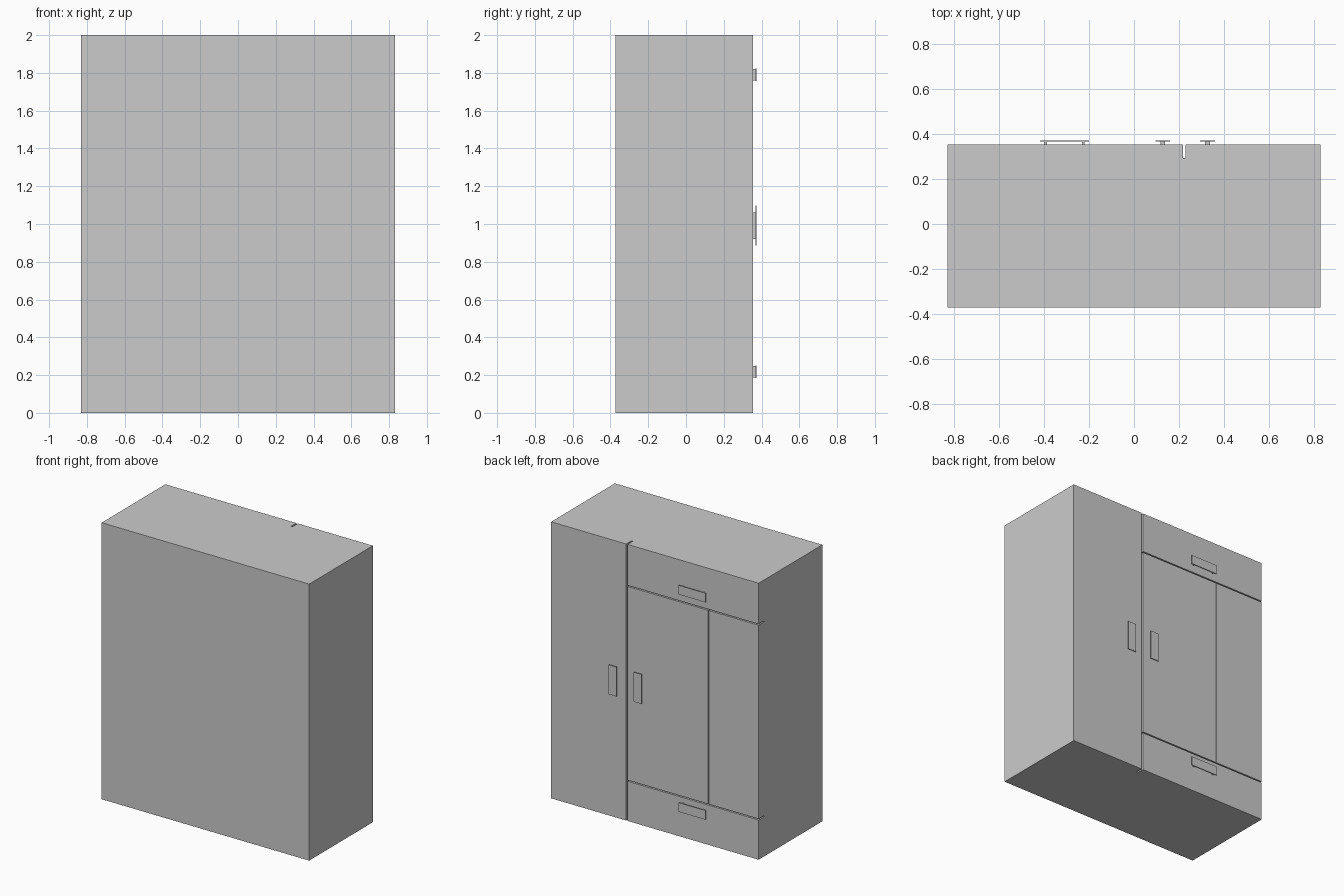
import bpy

if "Cube" in bpy.data.objects:
    bpy.data.objects.remove(bpy.data.objects["Cube"])

FACE, GROOVE = 0.355, 0.295   # door face and groove bottom in y


def box(name, x, y, z):
    """Box from (min, max) ranges."""
    bpy.ops.mesh.primitive_cube_add(size=1)
    ob = bpy.context.object
    ob.name = ob.data.name = name
    for v in ob.data.vertices:
        v.co = [r[0] if c < 0 else r[1] for c, r in zip(v.co, (x, y, z))]
    return ob


# Solid cabinet
cabinet = box("cabinet", (-0.83, 0.83), (-0.372, FACE), (0, 2))

# Grooves that divide the face into doors and drawers
grooves = [
    ("tall_groove", (0.219, 0.230), (-0.1, 2.1)),
    ("upper_groove", (-0.9, 0.2245), (1.696, 1.704)),
    ("lower_groove", (-0.9, 0.2245), (0.287, 0.295)),
    ("door_groove", (-0.432, -0.426), (0.291, 1.70)),
]
for name, x, z in grooves:
    cutter = box(name, x, (GROOVE, 0.5), z)
    mod = cabinet.modifiers.new(name, 'BOOLEAN')
    mod.operation = 'DIFFERENCE'
    mod.solver = 'EXACT'
    mod.object = cutter
    bpy.context.view_layer.objects.active = cabinet
    bpy.ops.object.modifier_apply(modifier=name)
    bpy.data.objects.remove(cutter)

# Upright door handles: plate on one central block
for side, cx in (("left", 0.328), ("right", 0.128)):
    box(side + "_door_handle", (cx - 0.033, cx + 0.033), (0.367, 0.372), (0.885, 1.099))
    box(side + "_door_handle_mount", (cx - 0.011, cx + 0.011), (FACE, 0.367), (0.92, 1.06))

# Level drawer handles: plate on two posts
for level, cz in (("upper", 1.79), ("lower", 0.218)):
    box(level + "_drawer_handle", (-0.418, -0.2), (0.367, 0.372), (cz - 0.033, cz + 0.033))
    for i, cx in enumerate((-0.394, -0.226)):
        box(f"{level}_drawer_handle_post_{i + 1}", (cx - 0.006, cx + 0.006),
            (FACE, 0.367), (cz - 0.03, cz + 0.03))
